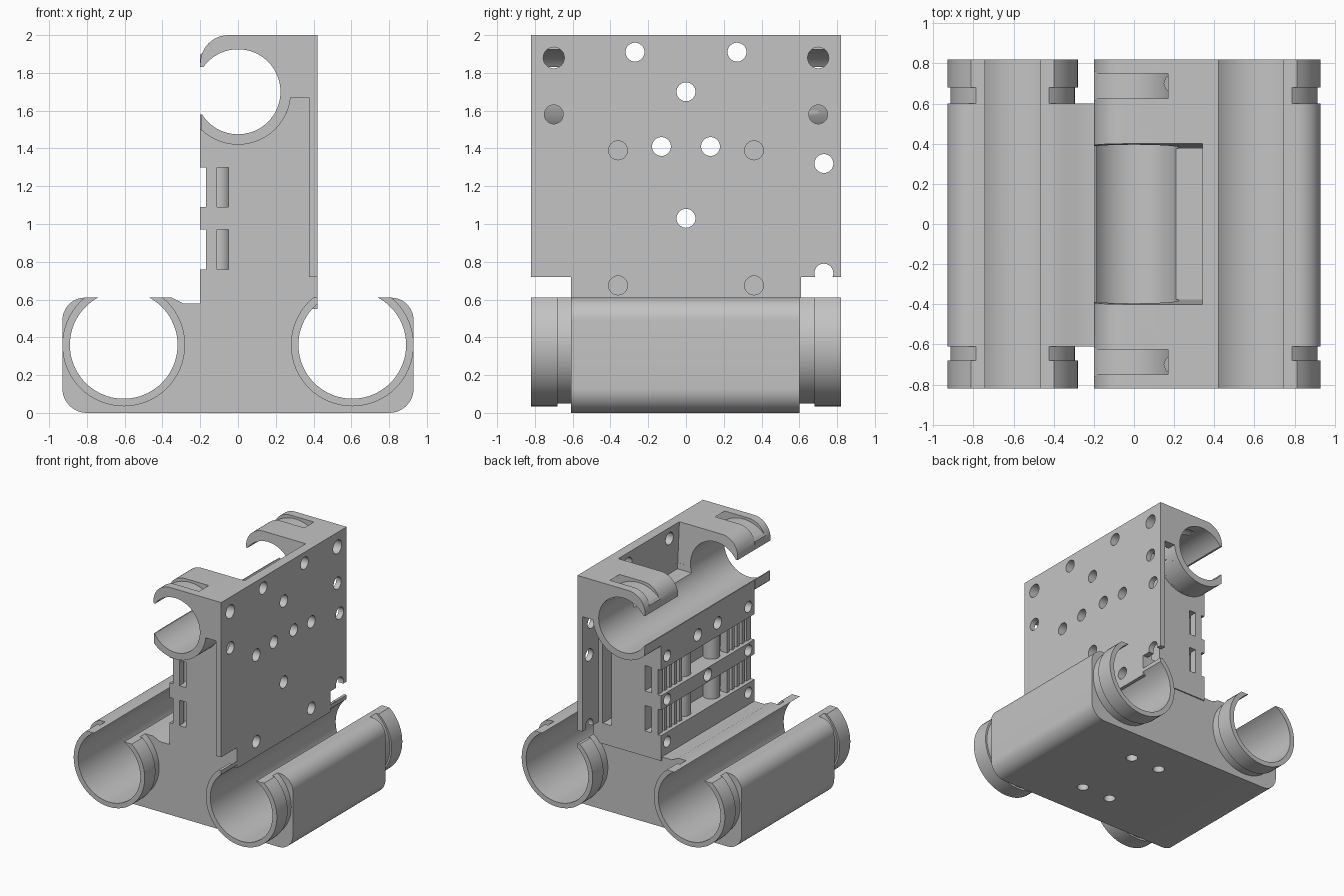
import bpy, bmesh
from math import cos, sin, radians

if "Cube" in bpy.data.objects:
    bpy.data.objects.remove(bpy.data.objects["Cube"], do_unlink=True)

grey = bpy.data.materials.new("plain grey")
grey.use_nodes = True
grey.diffuse_color = (0.55, 0.55, 0.55, 1)
grey.node_tree.nodes["Principled BSDF"].inputs["Base Color"].default_value = (0.55, 0.55, 0.55, 1)


def arc(cx, cy, r, a, b, n=12):
    steps = [radians(a + (b - a) * i / n) for i in range(n + 1)]
    return [(cx + r * cos(t), cy + r * sin(t)) for t in steps]


def prism(name, pts, axis, lo, hi):
    """Extrude a flat outline along an axis; pts are in the two other axes."""
    bm = bmesh.new()
    verts = []
    for p in pts:
        co = list(p)
        co.insert(axis, lo)
        verts.append(bm.verts.new(co))
    face = bm.faces.new(verts)
    new = bmesh.ops.extrude_face_region(bm, geom=[face])["geom"]
    shift = [0, 0, 0]
    shift[axis] = hi - lo
    bmesh.ops.translate(bm, vec=shift, verts=[g for g in new if isinstance(g, bmesh.types.BMVert)])
    bmesh.ops.recalc_face_normals(bm, faces=bm.faces)
    mesh = bpy.data.meshes.new(name)
    bm.to_mesh(mesh)
    bm.free()
    mesh.materials.append(grey)
    ob = bpy.data.objects.new(name, mesh)
    bpy.context.collection.objects.link(ob)
    return ob


def box(name, x, y, z):
    return prism(name, [(x[0], z[0]), (x[1], z[0]), (x[1], z[1]), (x[0], z[1])], 1, *y)


def rod(name, axis, a, b, r, lo, hi, n=64):
    return prism(name, arc(a, b, r, 0, 360, n)[:-1], axis, lo, hi)


helpers = []


def boolean(ob, operation):
    mod = body.modifiers.new(ob.name, "BOOLEAN")
    mod.solver = "EXACT"
    mod.operation = operation
    mod.object = ob
    ob.hide_render = True
    helpers.append(ob)


def add(ob):
    boolean(ob, "UNION")


def cut(ob):
    boolean(ob, "DIFFERENCE")


# Base block with rounded long edges
outline = (arc(0.80, 0.13, 0.13, -90, 0) + arc(0.81, 0.49, 0.12, 0, 90)
           + arc(-0.81, 0.49, 0.12, 90, 180) + arc(-0.80, 0.13, 0.13, 180, 270))
body = prism("carriage_body", outline, 1, -0.61, 0.60)

# Lower bearing tubes with end collars, clipped flat and bored
for s in (-1, 1):
    add(rod("lower_tube", 1, s * 0.605, 0.36, 0.31, -0.82, 0.82))
    for y in ((-0.82, -0.68), (0.68, 0.82)):
        add(rod("tube_collar", 1, s * 0.605, 0.36, 0.325, *y))
cut(box("top_clip", (-1.1, 1.1), (-1, 1), (0.61, 1)))
for s in (-1, 1):
    cut(rod("lower_bore", 1, s * 0.605, 0.36, 0.285, -1, 1, 80))
cut(box("right_opening", (0.42, 0.735), (-1, 1), (0.40, 0.8)))
cut(prism("left_step", [(-0.35, 0.61), (-0.29, 0.58), (-0.15, 0.58), (-0.15, 0.7), (-0.35, 0.7)], 1, -1, 1))

# Upright column and mounting plate
add(box("column", (-0.20, 0.42), (-0.61, 0.61), (0.55, 1.67)))
add(box("mounting_plate", (0.375, 0.42), (-0.82, 0.82), (0.72, 2.0)))

# Upper bearing clamp
clamp = ([(0.42, 1.67), (0.42, 2.0)] + arc(-0.05, 1.85, 0.15, 90, 180)
         + arc(0, 1.70, 0.28, 225.6, 354, 32))
add(prism("upper_clamp", clamp, 1, -0.82, 0.82))

# Tie slots around the clamp
for y in ((-0.75, -0.625), (0.625, 0.75)):
    cut(rod("tie_slot", 1, 0, 1.70, 0.345, *y))
    add(rod("tie_slot_core", 1, 0, 1.70, 0.28, y[0] - 0.01, y[1] + 0.01))
cut(box("clamp_side_trim", (-0.5, -0.20), (-1, 1), (1.2, 2.2)))

# Upper bore, side mouth and central top notch
cut(rod("upper_bore", 1, 0, 1.70, 0.225, -1, 1, 80))
cut(box("clamp_mouth", (-0.4, -0.1), (-1, 1), (1.58, 1.83)))
cut(prism("top_notch", [(-0.375, 1.62), (0.375, 1.62), (0.401, 2.02), (-0.401, 2.02)], 0, -0.4, 0.34))

# Belt windows with end slits, teeth and posts
for z in ((0.76, 0.97), (1.09, 1.30)):
    tall = (z[0] - 0.01, z[1] + 0.01)
    cut(box("belt_window", (-0.3, -0.05), (-0.55, 0.55), z))
    cut(box("outer_slit", (-0.3, -0.17), (-0.7, 0.7), z))
    cut(box("belt_slit", (-0.11, -0.05), (-0.7, 0.7), z))
    for s in (-1, 1):
        for i in range(4):
            y = s * (0.31 + 0.065 * i)
            add(box("belt_tooth", (-0.17, -0.11), (y - 0.016, y + 0.016), tall))
        add(rod("belt_post", 2, -0.10, s * 0.19, 0.065, *tall, 32))

# Cable groove in the back of the column
cut(box("back_groove", (0.255, 0.335), (0.43, 0.7), (0.72, 1.60)))

# Screw holes: (y, z) by depth range along x
through = [(0.27, 1.91), (-0.27, 1.91), (0, 1.70), (0.13, 1.41), (-0.13, 1.41),
           (0, 1.03), (0.73, 1.32), (0.73, 0.74)]
for y, z in through:
    cut(rod("through_hole", 0, y, z, 0.05, -0.4, 0.6, 32))
for s in (-1, 1):
    cut(rod("upper_corner_hole", 0, s * 0.70, 1.88, 0.056, 0, 0.6, 32))
    cut(rod("lower_corner_hole", 0, s * 0.70, 1.58, 0.05, 0.31, 0.6, 32))
    for z in (0.675, 1.39):
        cut(rod("plate_hole", 0, s * 0.36, z, 0.05, 0.25, 0.6, 32))
    for z in (0.68, 1.03, 1.39):
        cut(rod("belt_side_hole", 0, s * 0.53, z, 0.045, -0.4, 0, 32))
    for x in (0, 0.27):
        cut(rod("base_hole", 2, x, s * 0.295, 0.045, -0.1, 0.3, 32))

# Bake the cuts and remove the helper solids
depsgraph = bpy.context.evaluated_depsgraph_get()
depsgraph.update()
mesh = bpy.data.meshes.new_from_object(body.evaluated_get(depsgraph))
body.modifiers.clear()
body.data = mesh
mesh.name = "carriage_body"
mesh.materials.clear()
mesh.materials.append(grey)
for poly in mesh.polygons:
    poly.material_index = 0
for ob in helpers:
    bpy.data.objects.remove(ob, do_unlink=True)

# Smooth round walls, sharp edges kept
bpy.ops.object.select_all(action="DESELECT")
body.select_set(True)
bpy.context.view_layer.objects.active = body
bpy.ops.object.shade_smooth_by_angle(angle=radians(30))
